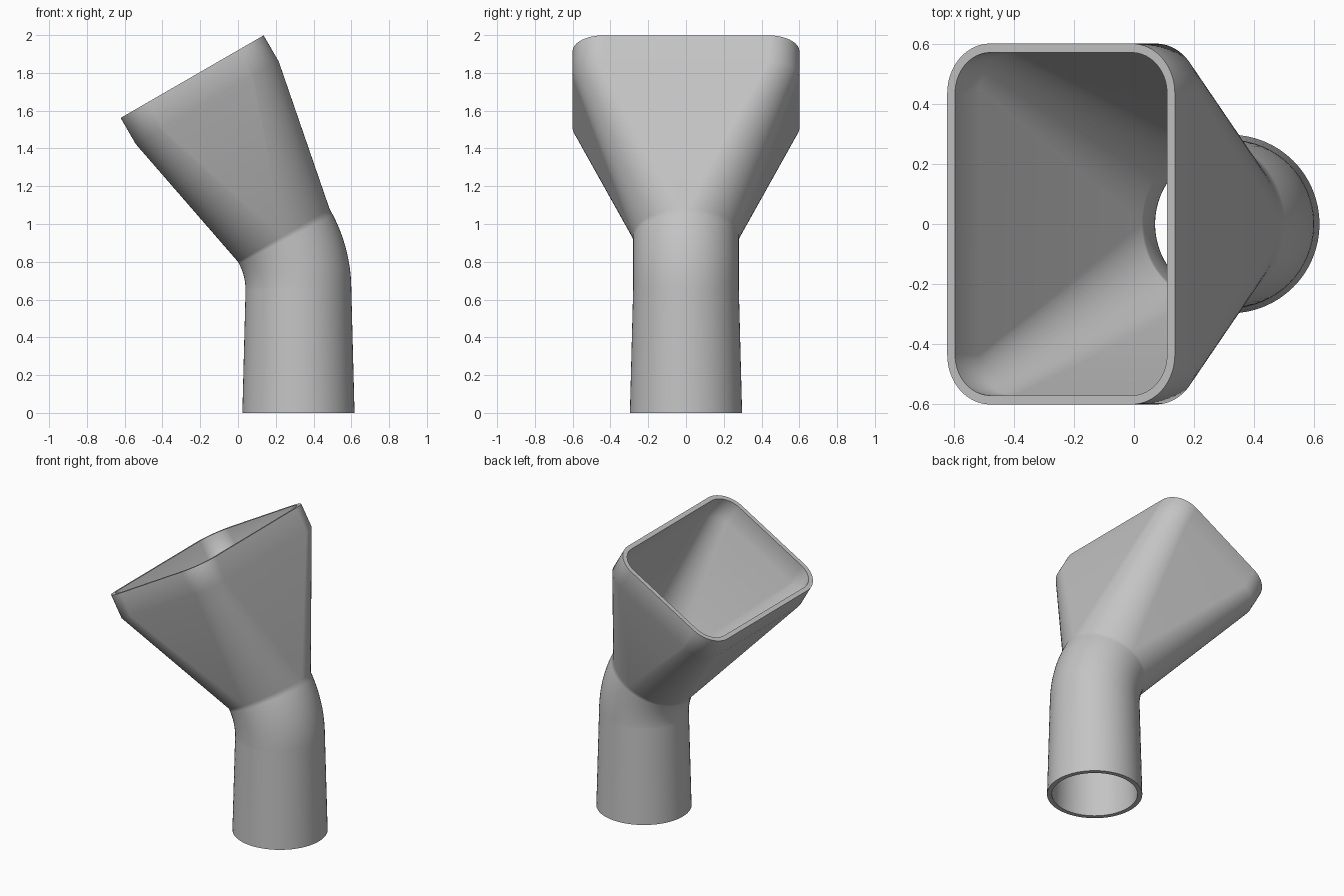
import bpy
import bmesh
from math import sin, cos, pi, radians
from mathutils import Vector

cube = bpy.data.objects.get("Cube")
if cube:
    bpy.data.objects.remove(cube)

WALL = 0.03
TILT = radians(30)
STEPS = 16                      # segments per quarter of a section
BEND_START = Vector((0.32, 0, 0.65))
BEND_RADIUS = 0.58


def section(bm, centre, angle, half_v, half_y, corner):
    """Rounded rectangle across the tilted axis; a circle when corner = half size."""
    across = Vector((cos(angle), 0, sin(angle)))
    side = Vector((0, 1, 0))
    ring = []
    for quarter, (sx, sy) in enumerate([(1, 1), (-1, 1), (-1, -1), (1, -1)]):
        for i in range(STEPS + 1):
            a = (quarter + i / STEPS) * pi / 2
            u = sx * (half_v - corner) + corner * cos(a)
            w = sy * (half_y - corner) + corner * sin(a)
            ring.append(bm.verts.new(centre + across * u + side * w))
    return ring


def skin(bm, inset):
    """Rings from the foot of the pipe to the mouth, shrunk by inset."""
    foot, neck = 0.297 - inset, 0.28 - inset
    rings = [section(bm, Vector((0.32, 0, 0)), 0, foot, foot, foot)]
    # Bend
    for i in range(13):
        a = TILT * i / 12
        centre = BEND_START + BEND_RADIUS * Vector((cos(a) - 1, 0, sin(a)))
        rings.append(section(bm, centre, a, neck, neck, neck))
    # Flared hood and straight collar
    axis = Vector((-sin(TILT), 0, cos(TILT)))
    for distance in (0.81, 0.97):
        rings.append(section(bm, centre + axis * distance, TILT,
                             0.437 - inset, 0.6 - inset, 0.165 - inset))
    return rings


# Hollow shell: up the outside, over the rim, down the inside, back to the foot
bm = bmesh.new()
rings = skin(bm, 0) + skin(bm, WALL)[::-1]
for low, high in zip(rings, rings[1:] + rings[:1]):
    for i in range(len(low)):
        j = (i + 1) % len(low)
        bm.faces.new((low[i], low[j], high[j], high[i]))
bmesh.ops.remove_doubles(bm, verts=bm.verts, dist=0.0001)
bmesh.ops.recalc_face_normals(bm, faces=bm.faces)
mesh = bpy.data.meshes.new("flared_duct")
bm.to_mesh(mesh)
bm.free()

duct = bpy.data.objects.new("flared_duct", mesh)
bpy.context.collection.objects.link(duct)

# Single grey material
grey = bpy.data.materials.new("mid_grey")
grey.use_nodes = True
colour = (0.55, 0.55, 0.55, 1)
grey.diffuse_color = colour
grey.node_tree.nodes["Principled BSDF"].inputs["Base Color"].default_value = colour
mesh.materials.append(grey)

# Smooth curves with crisp rims and flat panels
bpy.ops.object.select_all(action="DESELECT")
duct.select_set(True)
bpy.context.view_layer.objects.active = duct
bpy.ops.object.shade_smooth_by_angle(angle=radians(30))
weighted = duct.modifiers.new("flat_panels", "WEIGHTED_NORMAL")
weighted.keep_sharp = True
